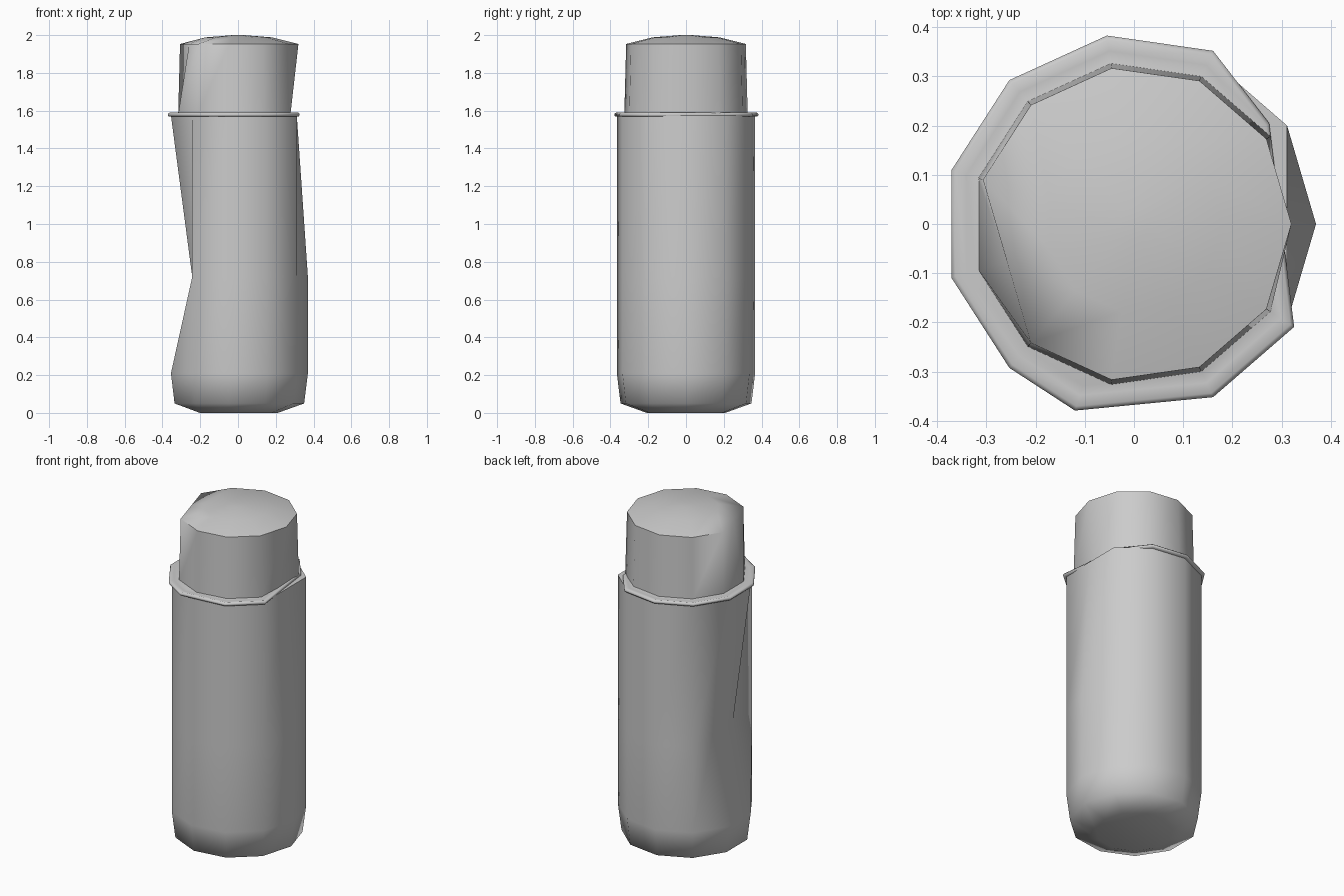
import bpy, bmesh
from math import cos, sin, pi, radians

if "Cube" in bpy.data.objects:
    bpy.data.objects.remove(bpy.data.objects["Cube"])

SIDES = 11


def lathe(name, profile, flat=(), moved=None, angle=70):
    """Revolve (radius, z) points. flat: (ring, index, left, right, t) vertices
    pulled onto the chord between two others. moved: index -> unit-radius (x, y)."""
    moved = moved or {}
    bm = bmesh.new()
    rings = []
    for r, z in profile:
        ring = []
        for i in range(SIDES):
            a = 2 * pi * i / SIDES
            x, y = moved.get(i, (cos(a), sin(a)))
            ring.append(bm.verts.new((r * x, r * y, z)))
        rings.append(ring)
    for k, i, a, b, t in flat:
        rings[k][i].co = rings[k][a].co.lerp(rings[k][b].co, t)
    for lo, hi in zip(rings, rings[1:]):
        for i in range(SIDES):
            j = (i + 1) % SIDES
            bm.faces.new((lo[i], lo[j], hi[j], hi[i]))
    bm.faces.new(rings[0][::-1])
    bm.faces.new(rings[-1])
    bmesh.ops.recalc_face_normals(bm, faces=bm.faces)
    me = bpy.data.meshes.new(name)
    bm.to_mesh(me)
    bm.free()
    ob = bpy.data.objects.new(name, me)
    bpy.context.collection.objects.link(ob)
    bpy.ops.object.select_all(action='DESELECT')
    ob.select_set(True)
    bpy.context.view_layer.objects.active = ob
    bpy.ops.object.shade_smooth_by_angle(angle=radians(angle))
    return ob


# body: dented on the left at mid height, flattened on the right at the top
lathe("bottle_body",
      [(0.21, 0), (0.35, 0.05), (0.37, 0.21), (0.37, 0.72), (0.37, 1.575)],
      flat=[(3, 5, 4, 7, 0.33), (3, 6, 4, 7, 0.67), (4, 0, 10, 1, 0.5)])

# collar: thin rounded rim, pinched on the right
lathe("collar_ring",
      [(0.345, 1.568), (0.38, 1.568), (0.387, 1.575), (0.387, 1.583),
       (0.378, 1.59), (0.355, 1.585), (0.335, 1.59)],
      flat=[(k, 0, 10, 1, 0.5) for k in range(7)],
      moved={1: (0.71, 0.53), 8: (-0.31, -0.98)})

# cap: low dome, flattened on the right at the base and front left at the rim
lathe("bottle_cap",
      [(0.33, 1.58), (0.32, 1.953), (0.18, 1.988), (0.03, 2.0)],
      flat=[(0, 0, 10, 1, 0.5), (1, 6, 5, 7, 0.5)])
